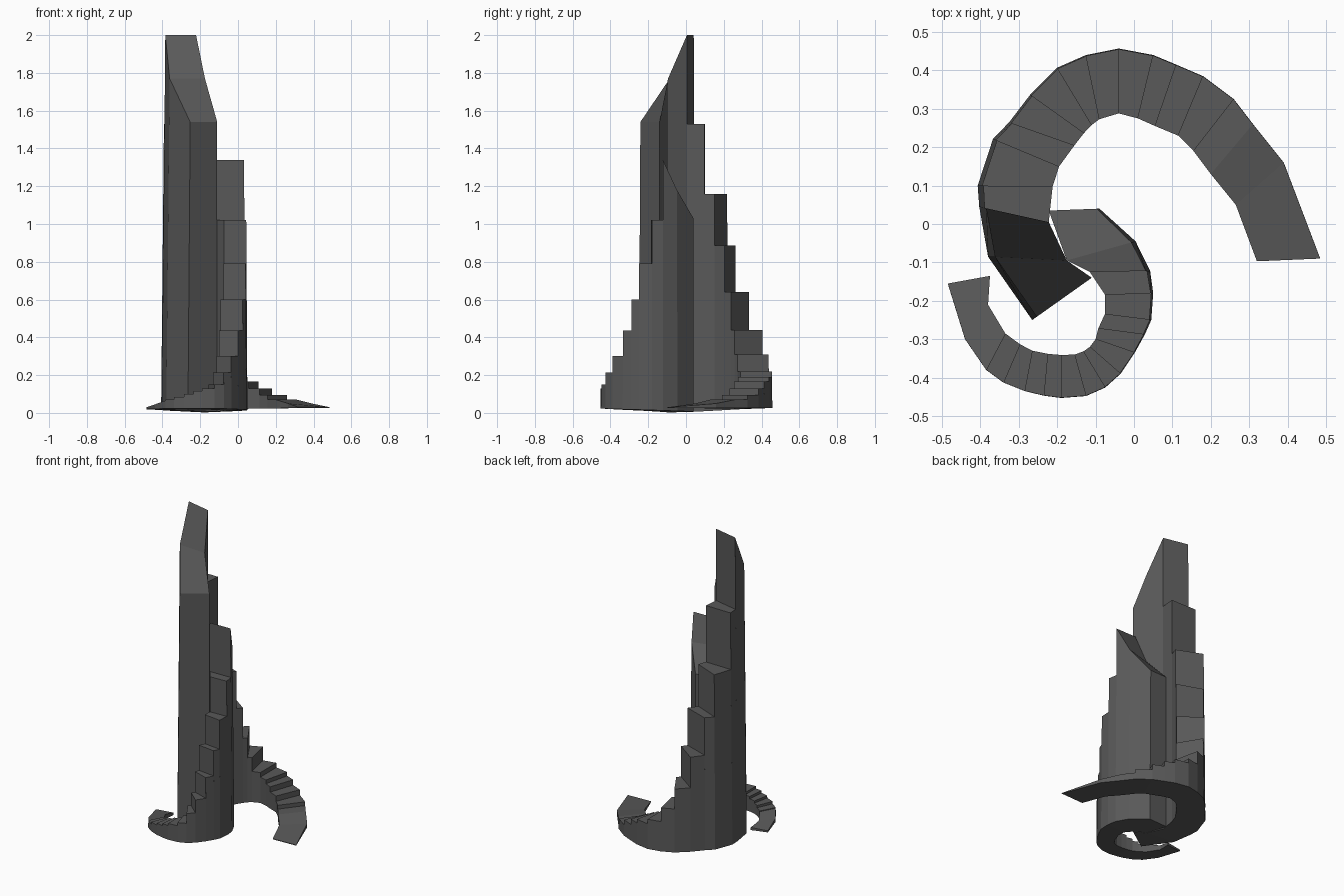
import bpy, bmesh, math
from mathutils import Vector

mat = bpy.data.materials.new("dark_grey")
mat.diffuse_color = (0.1, 0.1, 0.1, 1)


def base_z(x, y):
    # underside is slightly dished: lowest under the towers
    return 0.026 * min(1, math.hypot(x + 0.17, y + 0.05) / 0.45)


def curved_stair(name, stations, heights):
    """Stations are outer x, y and inner x, y across the arm.
    Heights give each segment's flat top, or (start, end) for a slope."""
    bm = bmesh.new()

    def top(s, h):
        ox, oy, ix, iy = s
        k = 0.05 * h                       # outer wall leans in with height
        return (Vector((ox + (ix - ox) * k, oy + (iy - oy) * k, h)),
                Vector((ix, iy, h)))

    def bottom(s):
        return (Vector((s[0], s[1], base_z(s[0], s[1]))),
                Vector((s[2], s[3], base_z(s[2], s[3]))))

    def quad(*pts):
        bm.faces.new([bm.verts.new(p) for p in pts])

    prev = None
    for a, b, h in zip(stations, stations[1:], heights):
        h0, h1 = h if isinstance(h, tuple) else (h, h)
        (ao, ai), (bo, bi) = top(a, h0), top(b, h1)
        (co, ci), (do, di) = bottom(a), bottom(b)
        quad(ao, bo, bi, ai)               # tread
        quad(co, ci, di, do)               # underside
        quad(ao, co, do, bo)               # outer wall
        quad(ai, bi, di, ci)               # inner wall
        lo, li = prev if prev else (co, ci)
        if (lo - ao).length > 1e-4:
            quad(lo, ao, ai, li)           # riser or start cap
        prev = (bo, bi)
    quad(prev[0], do, di, prev[1])         # end cap
    bmesh.ops.remove_doubles(bm, verts=bm.verts, dist=1e-5)
    bmesh.ops.recalc_face_normals(bm, faces=bm.faces)
    mesh = bpy.data.meshes.new(name)
    bm.to_mesh(mesh)
    bm.free()
    mesh.materials.append(mat)
    obj = bpy.data.objects.new(name, mesh)
    bpy.context.collection.objects.link(obj)


# large arm: ramp at the right, steps around the back, tall tower at the left
curved_stair("large_stair_tower", [
    (.485, -.09, .32, -.097), (.39, .16, .265, .05), (.31, .26, .2, .13),
    (.26, .325, .155, .19), (.18, .385, .115, .23), (.11, .415, .055, .255),
    (.05, .44, .01, .275), (-.04, .457, -.04, .288), (-.125, .44, -.09, .273),
    (-.2, .407, -.11, .258), (-.27, .337, -.13, .237), (-.325, .265, -.155, .205),
    (-.367, .222, -.195, .15), (-.407, .1, -.212, .097), (-.403, .045, -.222, .005),
    (-.38, -.085, -.175, -.095), (-.265, -.25, -.11, -.14)],
    [(.03, .05), (.05, .07), .07, .095, .13, .165, .19, .22, .31, .44, .64,
     .885, 1.16, 1.53, (2.0, 1.77), (1.77, 1.54)])

# small arm: ramp at the front left, steps around the front, tower in the middle
curved_stair("small_stair_tower", [
    (-.485, -.155, -.375, -.135), (-.44, -.3, -.38, -.21), (-.385, -.38, -.335, -.285),
    (-.34, -.413, -.297, -.313), (-.285, -.435, -.265, -.33), (-.235, -.447, -.225, -.338),
    (-.19, -.453, -.19, -.341), (-.125, -.448, -.155, -.34), (-.075, -.426, -.132, -.332),
    (-.035, -.39, -.115, -.32), (.002, -.335, -.1, -.3), (.028, -.288, -.093, -.272),
    (.045, -.25, -.076, -.235), (.05, -.18, -.075, -.185), (.042, -.122, -.115, -.125),
    (.004, -.045, -.175, -.095), (-.09, .04, -.222, .035)],
    [(.03, .045), (.045, .065), .07, .085, .1, .115, .13, .15, .215, .3, .435,
     .6, .79, 1.02, (1.34, 1.18), (1.18, 1.03)])
